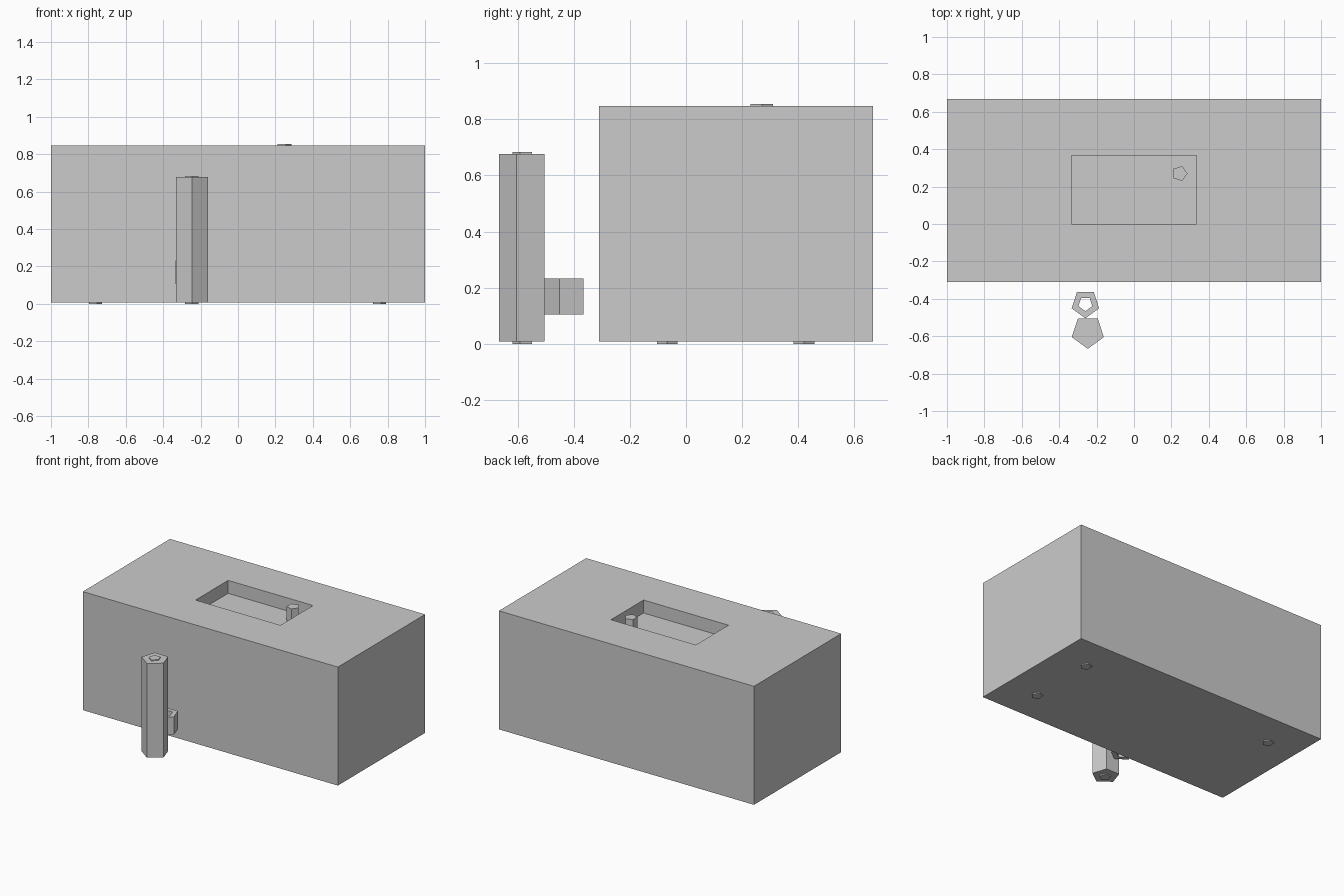
import bpy
import bmesh
import math

cube = bpy.data.objects.get("Cube")
if cube:
    bpy.data.objects.remove(cube, do_unlink=True)

GREY = (0.6, 0.6, 0.6, 1.0)
grey = bpy.data.materials.new("plain grey")
grey.use_nodes = True
grey.diffuse_color = GREY
grey.node_tree.nodes["Principled BSDF"].inputs["Base Color"].default_value = GREY

TO_RIGHT = 0.0
TO_FRONT = -math.pi / 2


def finish(name, bm):
    """Turn a bmesh into a flat shaded object."""
    bmesh.ops.recalc_face_normals(bm, faces=bm.faces)
    mesh = bpy.data.meshes.new(name)
    bm.to_mesh(mesh)
    bm.free()
    mesh.materials.append(grey)
    obj = bpy.data.objects.new(name, mesh)
    bpy.context.collection.objects.link(obj)
    return obj


def pentagon(bm, x, y, z, radius, turn):
    """Five vertices around a centre, the first one pointing along turn."""
    angles = [turn + i * math.tau / 5 for i in range(5)]
    return [bm.verts.new((x + radius * math.cos(a), y + radius * math.sin(a), z))
            for a in angles]


def bridge(bm, a, b):
    for i in range(5):
        j = (i + 1) % 5
        bm.faces.new((a[i], a[j], b[j], b[i]))


def prism(name, x, y, bottom, top, radius, turn):
    bm = bmesh.new()
    low = pentagon(bm, x, y, bottom, radius, turn)
    high = pentagon(bm, x, y, top, radius, turn)
    bridge(bm, low, high)
    bm.faces.new(low)
    bm.faces.new(high)
    return finish(name, bm)


def tube(name, x, y, bottom, top, radius, hole, turn):
    bm = bmesh.new()
    rings = [pentagon(bm, x, y, z, r, turn)
             for z, r in ((bottom, radius), (top, radius), (top, hole), (bottom, hole))]
    for i in range(4):
        bridge(bm, rings[i], rings[(i + 1) % 4])
    return finish(name, bm)


# Main block with a rectangular pocket sunk into its top
BOTTOM, TOP, POCKET = 0.008, 0.848, 0.092
bm = bmesh.new()
bmesh.ops.create_cube(bm, size=1)
for v in bm.verts:
    v.co.x *= 2
    v.co.y = 0.667 if v.co.y > 0 else -0.31
    v.co.z = TOP if v.co.z > 0 else BOTTOM
lid = max(bm.faces, key=lambda f: f.calc_center_median().z)
bmesh.ops.inset_individual(bm, faces=[lid], thickness=0.2)
for v in lid.verts:
    v.co.x = math.copysign(0.333, v.co.x)
    v.co.y = 0.365 if v.co.y > 0.18 else 0.0
pocket = bmesh.ops.extrude_discrete_faces(bm, faces=[lid])["faces"][0]
for v in pocket.verts:
    v.co.z = TOP - POCKET
finish("block", bm)

# Peg standing in the pocket
prism("pocket_peg", 0.244, 0.27, TOP - POCKET, 0.855, 0.042, TO_RIGHT)

# Three feet under the block
for name, x, y in (("foot_front_left", 0.752, -0.067),
                   ("foot_back_left", 0.752, 0.42),
                   ("foot_back_right", -0.765, 0.42)):
    prism(name, x, y, 0, BOTTOM, 0.039, TO_RIGHT)

# Free standing column with a peg on each end
prism("column", -0.247, -0.577, BOTTOM, 0.677, 0.09, TO_FRONT)
prism("column_top_peg", -0.247, -0.58, 0.677, 0.684, 0.039, TO_FRONT)
prism("column_foot", -0.247, -0.58, 0, BOTTOM, 0.039, TO_FRONT)

# Short hollow collar between the column and the block
tube("collar", -0.26, -0.427, 0.105, 0.232, 0.077, 0.039, TO_FRONT)
